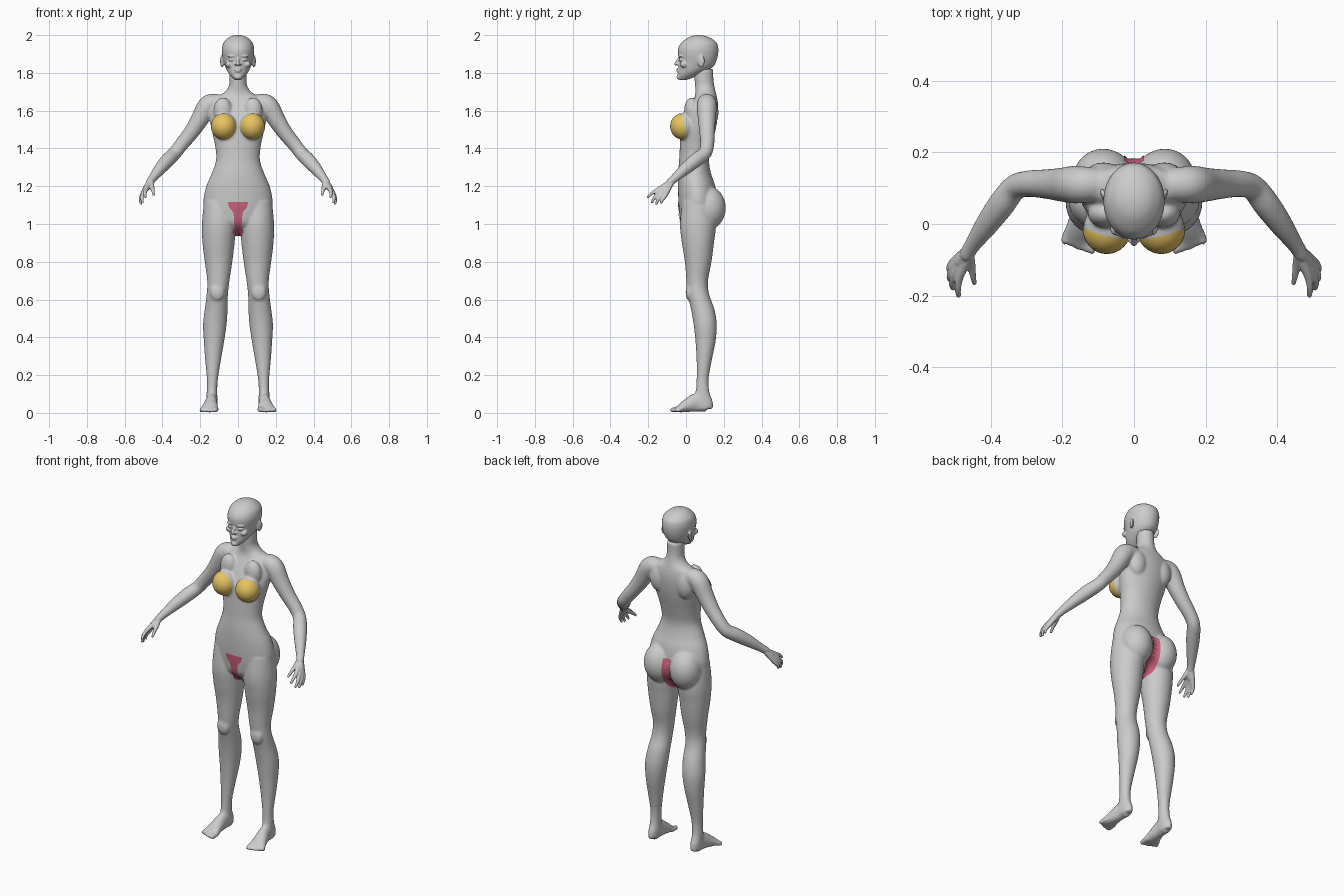
import bpy, bmesh, math
from mathutils import Vector, Matrix


def spline(rows, steps=5):
    """Catmull-Rom interpolation of rows of numbers."""
    out = []
    n = len(rows)
    for i in range(n - 1):
        a, b, c, d = (rows[max(0, min(n - 1, i + k))] for k in (-1, 0, 1, 2))
        for s in range(steps):
            t = s / steps
            out.append([0.5 * (2 * q + (r - p) * t + (2 * p - 5 * q + 4 * r - w) * t * t
                               + (3 * q - p - 3 * r + w) * t ** 3)
                        for p, q, r, w in zip(a, b, c, d)])
    out.append(list(rows[-1]))
    return out


def skin(bm, rings):
    """Join rings of points into a closed tube."""
    vs = [[bm.verts.new(p) for p in r] for r in rings]
    n = len(vs[0])
    for a, b in zip(vs, vs[1:]):
        for i in range(n):
            bm.faces.new((a[i], a[(i + 1) % n], b[(i + 1) % n], b[i]))
    bm.faces.new(vs[0])
    bm.faces.new(vs[-1])


def stack(bm, rows, sx=1, n=32):
    """Horizontal ellipses: z, left, right, front, back."""
    rings = []
    for z, l, r, f, b in spline(rows):
        rings.append([(sx * ((l + r) / 2 + (r - l) / 2 * math.cos(2 * math.pi * i / n)),
                       (f + b) / 2 + (b - f) / 2 * math.sin(2 * math.pi * i / n), z)
                      for i in range(n)])
    skin(bm, rings)


def tube(bm, rows, sx=1, n=20):
    """Limb along a path: x, y, z, side radius, height radius; rounded end."""
    rows = spline([r if len(r) == 5 else (*r, r[3]) for r in rows])
    pts = [Vector(r[:3]) for r in rows]
    tip, ra, rb = pts[-1], rows[-1][3], rows[-1][4]
    d = (pts[-1] - pts[-2]).normalized()
    for k in (30, 60, 80):
        s, c = math.sin(math.radians(k)), math.cos(math.radians(k))
        pts.append(tip + d * min(ra, rb) * s)
        rows.append([0, 0, 0, ra * c, rb * c])
    rings = []
    for i, p in enumerate(pts):
        t = (pts[min(i + 1, len(pts) - 1)] - pts[max(i - 1, 0)]).normalized()
        u = t.cross(Vector((0, 0, 1))).normalized()
        v = u.cross(t)
        ring = []
        for k in range(n):
            a = 2 * math.pi * k / n
            q = p + u * rows[i][3] * math.cos(a) + v * rows[i][4] * math.sin(a)
            ring.append((sx * q.x, q.y, q.z))
        rings.append(ring)
    skin(bm, rings)


def ball(bm, c, r, tilt=0):
    m = Matrix.Translation(c) @ Matrix.Rotation(tilt, 4, 'Z') @ Matrix.Diagonal((*r, 1))
    return bmesh.ops.create_uvsphere(bm, u_segments=32, v_segments=20, radius=1, matrix=m)['verts']


def finish(bm, name, voxel=0, smooth=0, color=None):
    bmesh.ops.recalc_face_normals(bm, faces=bm.faces)
    for f in bm.faces:
        f.smooth = True
    me = bpy.data.meshes.new(name)
    bm.to_mesh(me)
    bm.free()
    ob = bpy.data.objects.new(name, me)
    bpy.context.collection.objects.link(ob)
    if voxel:
        m = ob.modifiers.new('fuse', 'REMESH')
        m.mode, m.voxel_size, m.use_smooth_shade = 'VOXEL', voxel, True
        m = ob.modifiers.new('soften', 'SMOOTH')
        m.factor, m.iterations = 0.5, smooth
    if color:
        mat = bpy.data.materials.new(name)
        mat.diffuse_color = color
        me.materials.append(mat)
    return ob


# body: torso and neck
bm = bmesh.new()
torso = [(.955, .03, .02, .09), (1.0, .11, -.025, .13), (1.06, .165, -.036, .155),
         (1.12, .183, -.04, .165), (1.2, .168, -.043, .155), (1.27, .138, -.042, .132),
         (1.34, .116, -.036, .122), (1.42, .122, -.032, .137), (1.5, .14, -.026, .157),
         (1.57, .152, -.005, .168), (1.63, .15, .025, .17), (1.67, .125, .045, .164),
         (1.695, .075, .05, .158), (1.73, .049, .048, .15), (1.77, .046, .045, .145),
         (1.82, .046, .045, .145)]
stack(bm, [(z, -w, w, f, b) for z, w, f, b in torso], n=48)

leg = [(1.12, .02, .18, -.02, .14), (1.0, .01, .191, -.032, .158), (.9, .018, .188, -.022, .148),
       (.8, .03, .176, -.006, .135), (.7, .045, .163, .002, .117), (.63, .053, .166, .008, .122),
       (.55, .055, .176, .026, .15), (.47, .06, .185, .04, .163), (.38, .073, .181, .05, .157),
       (.28, .09, .174, .056, .137), (.18, .106, .165, .056, .12), (.11, .11, .166, .05, .124),
       (.06, .108, .168, .03, .142), (.02, .112, .166, .03, .143)]
arm = [(.07, .11, 1.63, .045), (.13, .11, 1.64, .05), (.165, .11, 1.62, .053), (.205, .11, 1.55, .047),
       (.25, .112, 1.482, .041), (.3, .112, 1.42, .037), (.335, .1, 1.375, .036),
       (.37, .055, 1.34, .038), (.41, 0, 1.295, .033), (.452, -.06, 1.242, .023),
       (.467, -.085, 1.22, .022)]
foot = [(.138, .115, .042, .028, .038), (.14, .06, .055, .03, .05), (.145, .01, .04, .038, .037),
        (.15, -.025, .026, .045, .025), (.151, -.04, .02, .043, .018)]
for s in (1, -1):
    stack(bm, leg, s)
    tube(bm, arm, s)
    tube(bm, foot, s)
    # toes
    for i in range(5):
        x, r = .118 + .0175 * i, .015 if i == 0 else .011
        y = -.072 + .002 * i * i
        tube(bm, [(x, -.02, .022, r), (x + .001 * i, -.05, .018, r), (x + .002 * i, y, r, r * .9)], s, 12)
    # seat, chest and shoulder blade volumes
    ball(bm, (s * .083, .115, 1.085), (.09, .096, .115), s * -.25)
    ball(bm, (s * .075, -.013, 1.517), (.067, .07, .07), s * .2)
    ball(bm, (s * .08, .03, 1.6), (.05, .04, .07))
    ball(bm, (s * .085, .13, 1.59), (.055, .042, .08))
    ball(bm, (s * .11, .016, .64), (.038, .018, .045))
body = finish(bm, 'body', .0065, 7)

# head with face and ears
bm = bmesh.new()
head = [(1.762, .015, -.032, .0), (1.772, .027, -.042, .03), (1.79, .044, -.044, .07),
        (1.815, .06, -.041, .12), (1.84, .07, -.04, .15), (1.87, .079, -.037, .163),
        (1.9, .084, -.043, .17), (1.93, .085, -.041, .171), (1.96, .077, -.024, .162),
        (1.985, .053, .008, .13), (1.996, .03, .035, .1), (2.0, .008, .06, .075)]
stack(bm, [(z, -w, w, f, b) for z, w, f, b in head], n=40)
tube(bm, [(0, -.03, 1.885, .008), (0, -.042, 1.865, .009), (0, -.054, 1.847, .009)], n=12)
ball(bm, (0, -.041, 1.819), (.02, .01, .005))
ball(bm, (0, -.041, 1.809), (.017, .01, .006))
ball(bm, (0, -.036, 1.778), (.02, .014, .014))
for s in (1, -1):
    ball(bm, (s * .011, -.044, 1.845), (.008, .009, .006))
    ball(bm, (s * .034, -.025, 1.87), (.017, .012, .009), s * .4)
    ball(bm, (s * .036, -.027, 1.888), (.022, .011, .006), s * .45)
    ball(bm, (s * .046, -.008, 1.845), (.02, .025, .018), s * .4)
    ball(bm, (s * .084, .08, 1.862), (.008, .02, .033), s * -.4)
finish(bm, 'head', .004, 3)

# hands
fingers = [[(.463, -.09, 1.215), (.486, -.142, 1.185), (.492, -.18, 1.163), (.49, -.2, 1.143)],
           [(.466, -.085, 1.215), (.498, -.135, 1.172), (.508, -.167, 1.14), (.505, -.18, 1.115)],
           [(.468, -.08, 1.217), (.504, -.122, 1.162), (.515, -.148, 1.13), (.513, -.156, 1.108)],
           [(.468, -.077, 1.22), (.505, -.108, 1.155), (.516, -.124, 1.13), (.515, -.131, 1.113)],
           [(.462, -.083, 1.225), (.455, -.115, 1.195), (.45, -.143, 1.175), (.446, -.165, 1.155)]]
for s, side in ((1, 'left'), (-1, 'right')):
    bm = bmesh.new()
    for f in fingers:
        tube(bm, [(*p, r) for p, r in zip(f, (.016, .0125, .009, .007))], s, 12)
    tube(bm, [(.452, -.06, 1.242, .021), (.464, -.082, 1.222, .019), (.484, -.105, 1.192, .018)], s)
    finish(bm, side + '_hand', .004, 2)

# chest cups
for s, side in ((1, 'left'), (-1, 'right')):
    bm = bmesh.new()
    ball(bm, (s * .075, -.013, 1.517), (.068, .071, .071), s * .2)
    bmesh.ops.bisect_plane(bm, geom=bm.verts[:] + bm.edges[:] + bm.faces[:], clear_outer=True,
                           plane_co=(s * .075, -.024, 1.517), plane_no=(s * -.25, 1, .15))
    finish(bm, side + '_cup', color=(.8, .55, .12, 1))

# brief: a strip wrapped over the body
bm = bmesh.new()
strip = [(-.05, 1.115, .056), (-.05, 1.085, .047), (-.045, 1.06, .026), (-.035, 1.0, .021),
         (0, .95, .02), (.06, .935, .022), (.12, .955, .027), (.165, 1.0, .03),
         (.19, 1.05, .026), (.195, 1.1, .022), (.185, 1.145, .02)]
rows = [[bm.verts.new((w * (k / 4 - 1), y, z)) for k in range(9)] for y, z, w in spline(strip)]
for a, b in zip(rows, rows[1:]):
    for k in range(8):
        bm.faces.new((a[k], a[k + 1], b[k + 1], b[k]))
brief = finish(bm, 'brief', color=(.6, .12, .2, 1))
m = brief.modifiers.new('wrap', 'SHRINKWRAP')
m.target, m.wrap_mode, m.offset = body, 'OUTSIDE_SURFACE', .004
